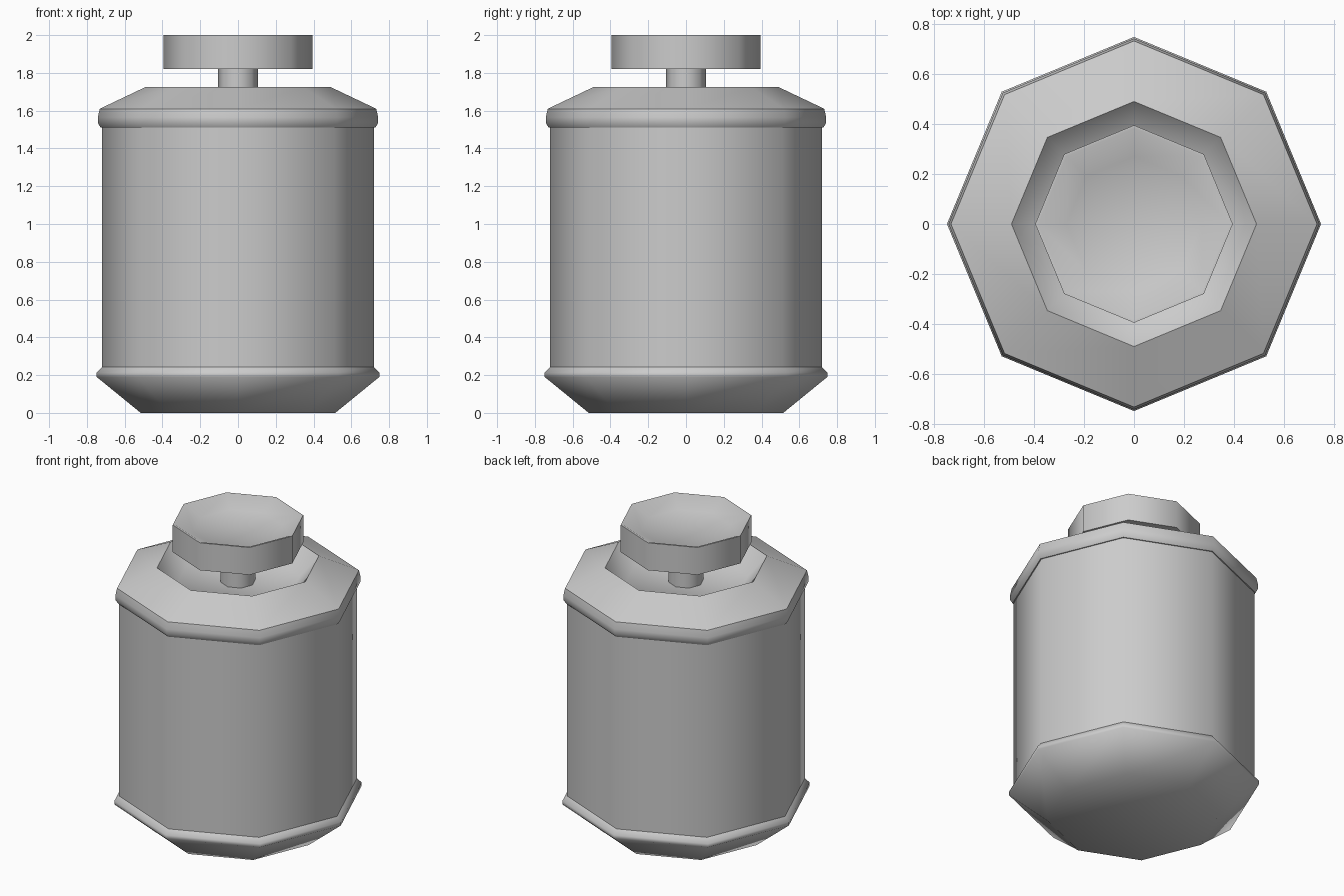
import bpy, bmesh, math

if "Cube" in bpy.data.objects:
    bpy.data.objects.remove(bpy.data.objects["Cube"])

SIDES = 8


def lathe(name, profile):
    """Revolve (radius, z) points into an eight-sided shell; radius 0 closes to a point."""
    bm = bmesh.new()
    rings = []
    for r, z in profile:
        if r == 0:
            rings.append([bm.verts.new((0, 0, z))] * SIDES)
        else:
            rings.append([bm.verts.new((r * math.cos(2 * math.pi * i / SIDES),
                                        r * math.sin(2 * math.pi * i / SIDES), z))
                          for i in range(SIDES)])
    for low, high in zip(rings, rings[1:]):
        for i in range(SIDES):
            j = (i + 1) % SIDES
            corners = [low[i], low[j], high[j], high[i]]
            bm.faces.new(list(dict.fromkeys(corners)))
    mesh = bpy.data.meshes.new(name)
    bm.to_mesh(mesh)
    bm.free()
    obj = bpy.data.objects.new(name, mesh)
    bpy.context.collection.objects.link(obj)
    bpy.ops.object.select_all(action='DESELECT')
    obj.select_set(True)
    bpy.context.view_layer.objects.active = obj
    bpy.ops.object.shade_smooth_by_angle(angle=math.radians(50))
    return obj


# Tapered foot with a raised band
lathe("base", [(0, 0), (0.515, 0), (0.748, 0.19), (0.748, 0.213), (0.72, 0.243)])

# Straight container wall
lathe("body", [(0.72, 0.243), (0.72, 1.51)])

# Sloped lid with a rim and a sunken centre
lathe("lid", [(0.72, 1.51), (0.727, 1.51), (0.742, 1.535), (0.742, 1.565), (0.732, 1.61),
              (0.49, 1.725), (0.375, 1.60), (0, 1.60)])

# Short stem rising from the recess
lathe("stem", [(0.105, 1.60), (0.105, 1.82)])

# Knob with a dished top
lathe("knob", [(0, 1.82), (0.395, 1.82), (0.395, 2.0), (0.383, 2.0), (0.27, 1.945), (0, 1.935)])
